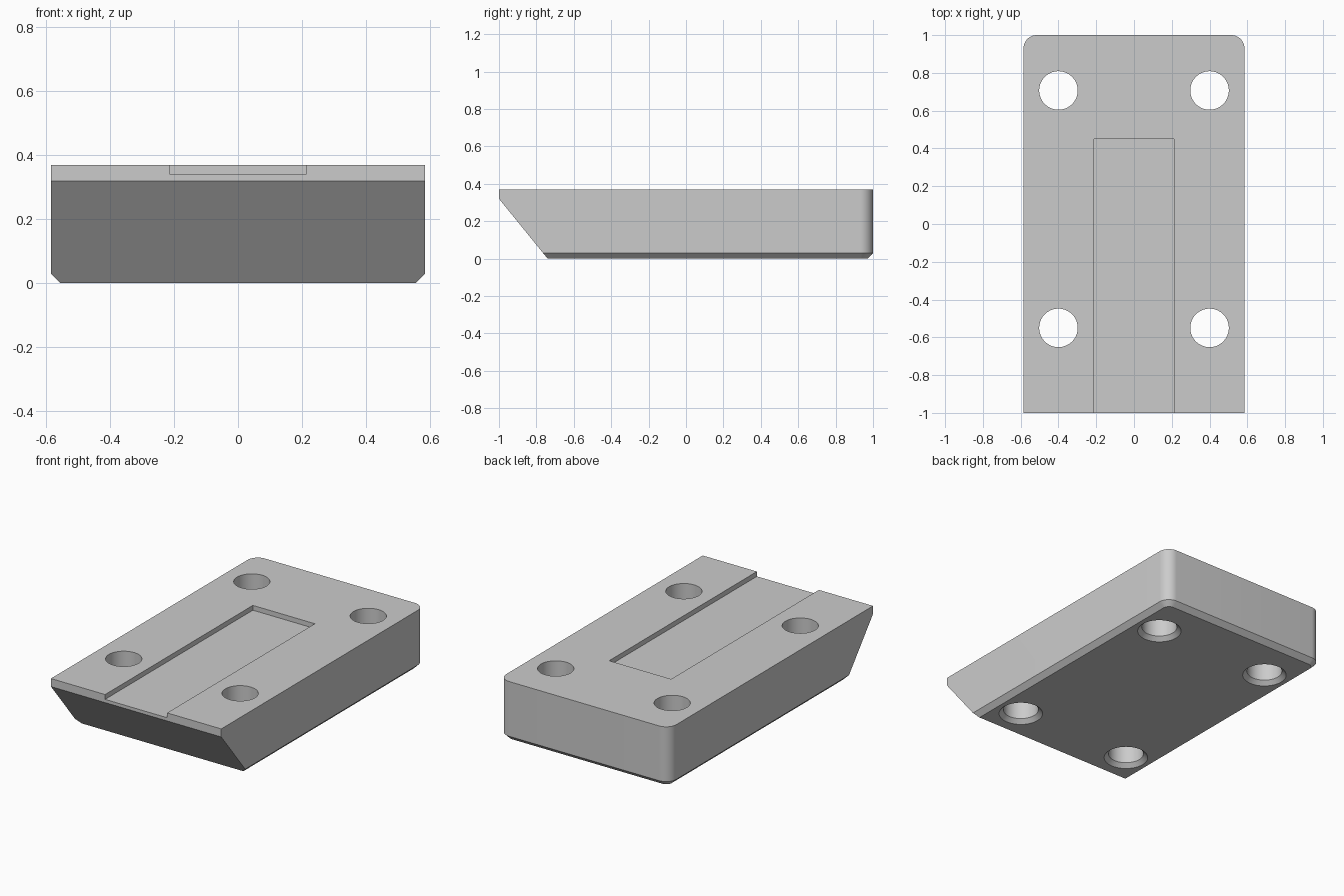
import bpy, bmesh
from math import sin, cos, pi
from mathutils import Vector

if "Cube" in bpy.data.objects:
    bpy.data.objects.remove(bpy.data.objects["Cube"], do_unlink=True)

HALF_W, HALF_L, HEIGHT = 0.585, 1.0, 0.37
CHAMFER, CORNER = 0.03, 0.07

grey = bpy.data.materials.new("plain_grey")
grey.use_nodes = True
colour = (0.6, 0.6, 0.6, 1)
grey.diffuse_color = colour
grey.node_tree.nodes["Principled BSDF"].inputs["Base Color"].default_value = colour


def loft(name, rings):
    """Closed solid skinned through a stack of rings with equal point counts."""
    bm = bmesh.new()
    loops = [[bm.verts.new(p) for p in ring] for ring in rings]
    for low, high in zip(loops, loops[1:]):
        for i in range(len(low)):
            j = (i + 1) % len(low)
            bm.faces.new((low[i], low[j], high[j], high[i]))
    bm.faces.new(loops[0][::-1])
    bm.faces.new(loops[-1])
    return finish(name, bm)


def finish(name, bm):
    bmesh.ops.recalc_face_normals(bm, faces=bm.faces)
    mesh = bpy.data.meshes.new(name)
    bm.to_mesh(mesh)
    bm.free()
    mesh.materials.append(grey)
    obj = bpy.data.objects.new(name, mesh)
    bpy.context.collection.objects.link(obj)
    return obj


def outline(inset, z):
    """Plan of the block: square front, rounded back corners."""
    w, r, steps = HALF_W - inset, CORNER - inset, 12
    cx, cy = HALF_W - CORNER, HALF_L - CORNER
    points = [(-w, -HALF_L, z), (w, -HALF_L, z)]
    for side, start in ((1, 0), (-1, pi / 2)):
        for i in range(steps + 1):
            a = start + pi / 2 * i / steps
            points.append((side * cx + r * cos(a), cy + r * sin(a), z))
    return points


def circle(x, y, r, z, n=64):
    return [(x + r * cos(2 * pi * i / n), y + r * sin(2 * pi * i / n), z) for i in range(n)]


def cut(target, cutter):
    mod = target.modifiers.new("cut", "BOOLEAN")
    mod.operation = "DIFFERENCE"
    mod.solver = "EXACT"
    mod.object = cutter
    bpy.context.view_layer.objects.active = target
    bpy.ops.object.modifier_apply(modifier=mod.name)
    bpy.data.objects.remove(cutter, do_unlink=True)


# Block with a chamfered underside edge
block = loft("mounting_block", [outline(CHAMFER, 0), outline(0, CHAMFER), outline(0, HEIGHT)])

# Sloping front face
bm = bmesh.new()
bm.from_mesh(block.data)
lip, toe = Vector((0, -HALF_L, 0.32)), Vector((0, -0.74, 0))
normal = (toe - lip).cross(Vector((1, 0, 0)))
if normal.y > 0:
    normal.negate()
bmesh.ops.bisect_plane(bm, geom=bm.verts[:] + bm.edges[:] + bm.faces[:],
                       plane_co=lip, plane_no=normal, clear_outer=True)
bmesh.ops.holes_fill(bm, edges=[e for e in bm.edges if e.is_boundary])
bmesh.ops.recalc_face_normals(bm, faces=bm.faces)
bm.to_mesh(block.data)
bm.free()

# Shallow slot, open at the front
slot = [(-0.213, -1.2), (0.213, -1.2), (0.213, 0.45), (-0.213, 0.45)]
cut(block, loft("slot_cutter", [[(x, y, z) for x, y in slot] for z in (HEIGHT - 0.03, 0.6)]))

# Four through holes, countersunk underneath
RADIUS, SINK = 0.102, 0.025
for x in (-0.4, 0.4):
    for y in (-0.55, 0.707):
        profile = [(RADIUS + 2 * SINK, -SINK), (RADIUS, SINK), (RADIUS, 0.6)]
        cut(block, loft("hole_cutter", [circle(x, y, r, z) for r, z in profile]))

# Smooth the curved walls, keep edges sharp
bpy.ops.object.select_all(action="DESELECT")
block.select_set(True)
bpy.context.view_layer.objects.active = block
bpy.ops.object.shade_smooth_by_angle()
